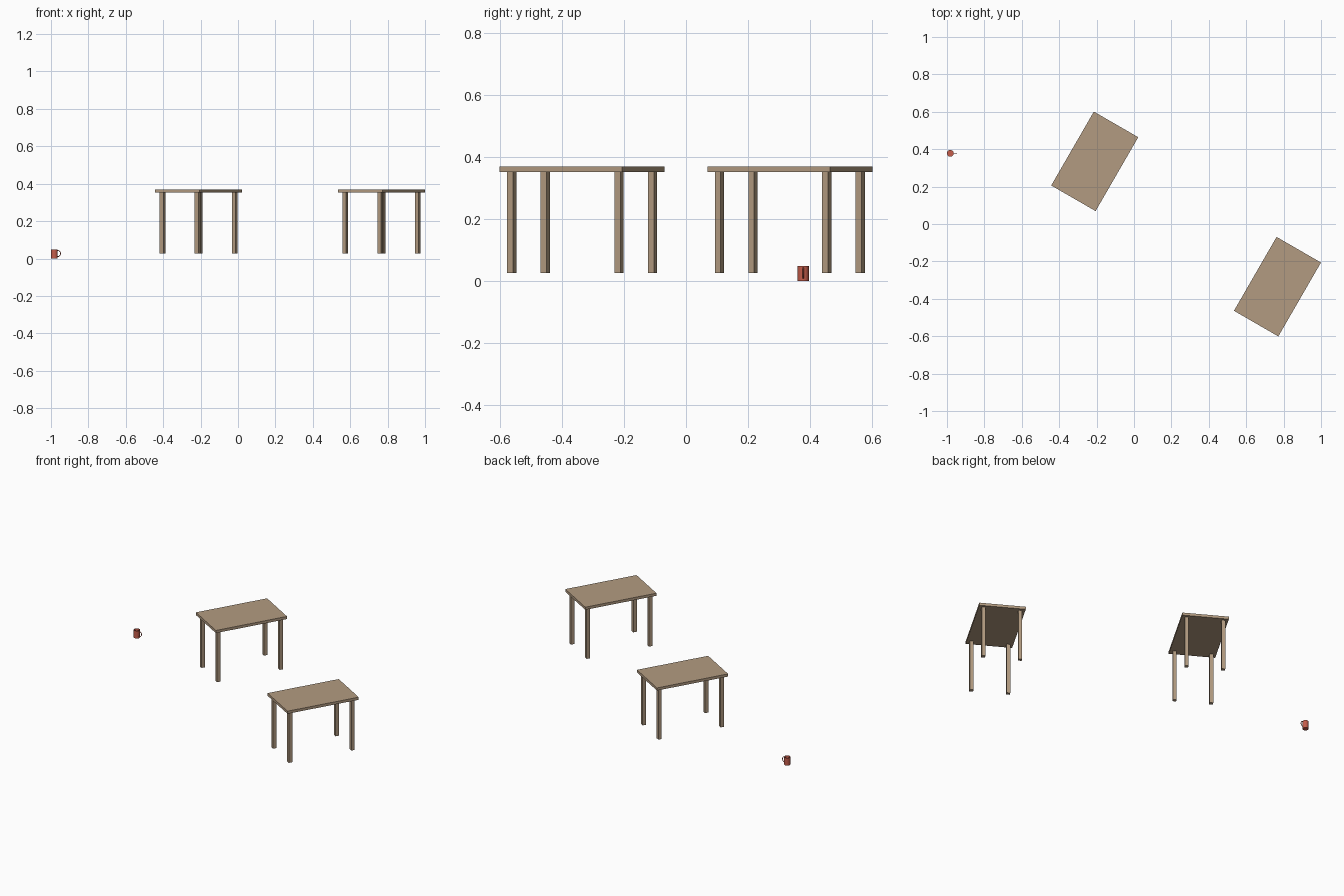
import bpy, bmesh, math
from mathutils import Matrix, Vector

if "Cube" in bpy.data.objects:
    bpy.data.objects.remove(bpy.data.objects["Cube"], do_unlink=True)


def material(name, colour):
    m = bpy.data.materials.new(name)
    m.use_nodes = True
    m.diffuse_color = colour
    m.node_tree.nodes["Principled BSDF"].inputs["Base Color"].default_value = colour
    return m


wood = material("tan wood", (0.45, 0.33, 0.22, 1))
red = material("red glaze", (0.56, 0.11, 0.07, 1))


def finish(bm, name, mat, matrix=Matrix()):
    mesh = bpy.data.meshes.new(name)
    bm.to_mesh(mesh)
    bm.free()
    mesh.materials.append(mat)
    obj = bpy.data.objects.new(name, mesh)
    obj.matrix_world = matrix
    bpy.context.collection.objects.link(obj)
    return obj


def box(name, centre, size, mat, matrix):
    bm = bmesh.new()
    bmesh.ops.create_cube(bm, size=1)
    bmesh.ops.scale(bm, vec=size, verts=bm.verts)
    bmesh.ops.translate(bm, vec=centre, verts=bm.verts)
    return finish(bm, name, mat, matrix)


# Two tables, both turned the same way
def table(label, x, y):
    place = Matrix.Translation((x, y, 0)) @ Matrix.Rotation(math.radians(-30), 4, "Z")
    box(label + "_table_top", (0, 0, 0.361), (0.274, 0.456, 0.017), wood, place)
    for side, sx in (("left", 1), ("right", -1)):
        for end, sy in (("front", -1), ("back", 1)):
            box(f"{label}_table_{end}_{side}_leg", (sx * 0.108, sy * 0.2, 0.19),
                (0.022, 0.022, 0.326), wood, place)


table("back", -0.21, 0.335)
table("front", 0.767, -0.335)

# Mug body: a cylinder hollowed from the top
mug_place = Matrix.Translation((-0.982, 0.378, 0))
height, radius = 0.049, 0.018
bm = bmesh.new()
bmesh.ops.create_cone(bm, cap_ends=True, segments=32, radius1=radius, radius2=radius,
                      depth=height, matrix=Matrix.Translation((0, 0, height / 2)))
top = max(bm.faces, key=lambda f: f.calc_center_median().z)
bmesh.ops.inset_region(bm, faces=[top], thickness=0.002)
walls = bmesh.ops.extrude_face_region(bm, geom=[top])
bmesh.ops.delete(bm, geom=[top], context="FACES_ONLY")
floor = [v for v in walls["geom"] if isinstance(v, bmesh.types.BMVert)]
bmesh.ops.translate(bm, vec=(0, 0, 0.003 - height), verts=floor)
bmesh.ops.recalc_face_normals(bm, faces=bm.faces)
mug = finish(bm, "mug_body", red, mug_place)

# Mug handle: a small ring section swept along a half loop
bm = bmesh.new()
steps, sides, thick = 16, 8, 0.002
rings = []
for i in range(steps + 1):
    a = math.pi * (i / steps - 0.5)
    out = Vector((math.cos(a), 0, math.sin(a)))
    centre = Vector((0.017, 0, height * 0.54)) + out * 0.0165
    ring = []
    for j in range(sides):
        t = math.tau * j / sides
        ring.append(bm.verts.new(centre + thick * (out * math.cos(t) + Vector((0, math.sin(t), 0)))))
    rings.append(ring)
for r0, r1 in zip(rings, rings[1:]):
    for j in range(sides):
        k = (j + 1) % sides
        bm.faces.new((r0[j], r0[k], r1[k], r1[j]))
bm.faces.new(rings[0])
bm.faces.new(rings[-1])
bmesh.ops.recalc_face_normals(bm, faces=bm.faces)
handle = finish(bm, "mug_handle", red, mug_place)

# Smooth the round parts, keeping rims sharp
for obj in (mug, handle):
    bpy.ops.object.select_all(action="DESELECT")
    obj.select_set(True)
    bpy.context.view_layer.objects.active = obj
    bpy.ops.object.shade_smooth_by_angle(angle=math.radians(50))
